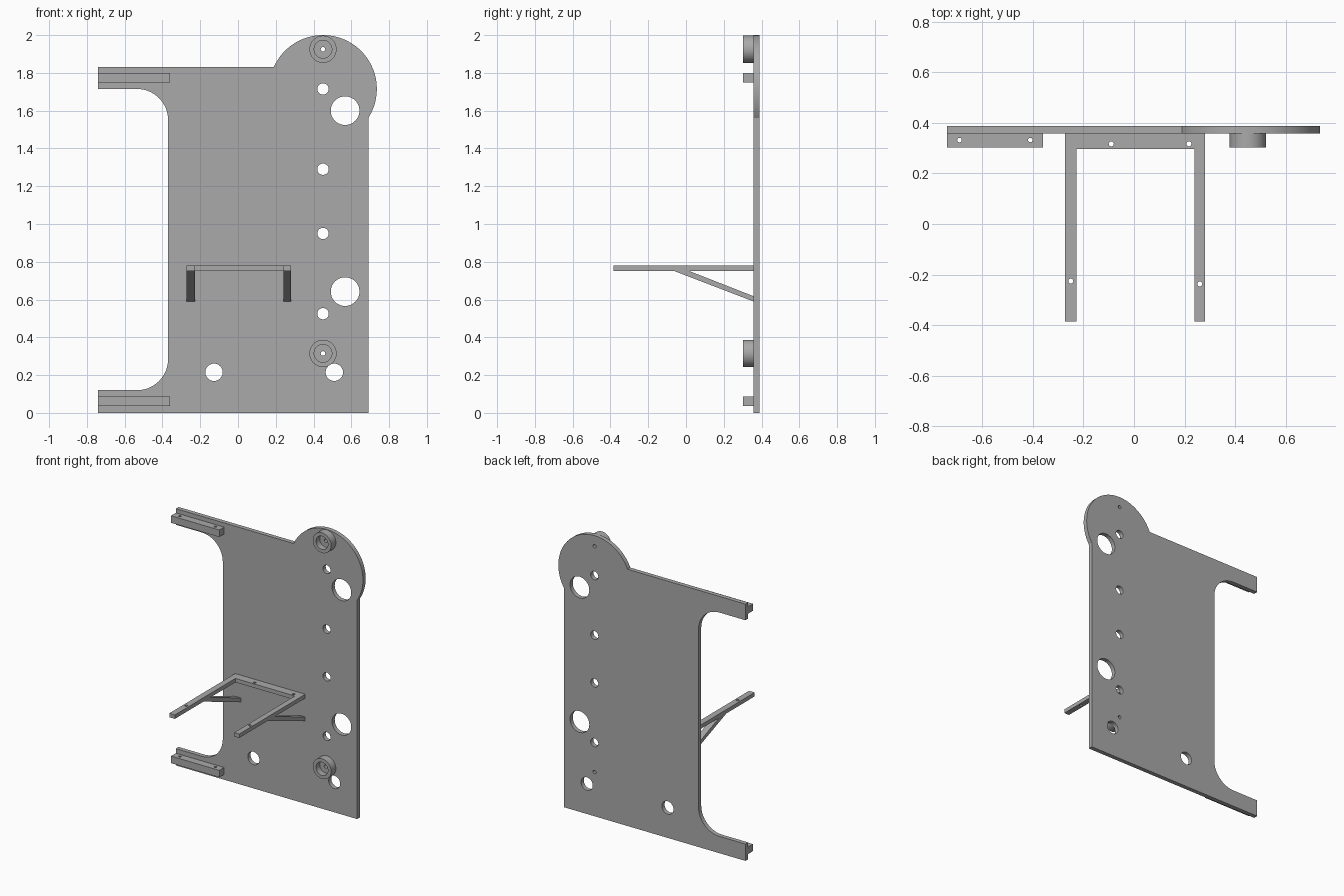
import bpy, bmesh
from math import sin, cos, pi, radians, sqrt, atan2
from mathutils import Matrix, Vector

cube = bpy.data.objects.get("Cube")
if cube:
    bpy.data.objects.remove(cube, do_unlink=True)

grey = bpy.data.materials.new("plain grey")
grey.use_nodes = True
colour = (0.4, 0.4, 0.4, 1)
grey.diffuse_color = colour
grey.node_tree.nodes["Principled BSDF"].inputs["Base Color"].default_value = colour

# Orientation of a flat profile: (x, z), (x, y) or (y, z)
ROTATION = {"front": (pi / 2, 0, 0), "top": (0, 0, 0), "side": (pi / 2, 0, pi / 2)}
NORMAL = {"front": Vector((0, 1, 0)), "top": Vector((0, 0, 1)), "side": Vector((1, 0, 0))}


def arc(cx, cy, r, start, end, steps=16):
    return [(cx + r * cos(start + (end - start) * i / steps),
             cy + r * sin(start + (end - start) * i / steps)) for i in range(steps + 1)]


def circle(cx, cy, r, steps=40):
    return arc(cx, cy, r, 0, 2 * pi, steps)[:-1]


def rect(x0, x1, y0, y1):
    return [(x0, y0), (x1, y0), (x1, y1), (x0, y1)]


def finish(obj):
    obj.data.materials.clear()
    obj.data.materials.append(grey)
    bpy.ops.object.select_all(action="DESELECT")
    obj.select_set(True)
    bpy.context.view_layer.objects.active = obj
    bpy.ops.object.shade_smooth_by_angle(angle=radians(30))


def slab(name, plane, low, high, outline, holes=()):
    """Extrude an outline with holes between two depths."""
    curve = bpy.data.curves.new(name, "CURVE")
    curve.dimensions = "2D"
    curve.fill_mode = "BOTH"
    curve.extrude = (high - low) / 2
    for loop in [outline, *holes]:
        spline = curve.splines.new("POLY")
        spline.points.add(len(loop) - 1)
        for point, (u, v) in zip(spline.points, loop):
            point.co = (u, v, 0, 1)
        spline.use_cyclic_u = True
    obj = bpy.data.objects.new(name, curve)
    bpy.context.collection.objects.link(obj)
    obj.rotation_euler = ROTATION[plane]
    obj.location = NORMAL[plane] * (low + high) / 2
    bpy.ops.object.select_all(action="DESELECT")
    obj.select_set(True)
    bpy.context.view_layer.objects.active = obj
    bpy.ops.object.convert(target="MESH")
    obj = bpy.context.object
    bm = bmesh.new()
    bm.from_mesh(obj.data)
    bmesh.ops.remove_doubles(bm, verts=bm.verts, dist=0.0002)
    bmesh.ops.recalc_face_normals(bm, faces=bm.faces)
    bm.to_mesh(obj.data)
    bm.free()
    finish(obj)
    return obj


def lathe(name, x, z, profile):
    """Turn a closed (radius, y) profile about a front-to-back axis."""
    bm = bmesh.new()
    verts = [bm.verts.new((r, y, 0)) for r, y in profile]
    edges = [bm.edges.new((verts[i - 1], verts[i])) for i in range(len(verts))]
    bmesh.ops.spin(bm, geom=verts + edges, cent=(0, 0, 0), axis=(0, 1, 0),
                   angle=2 * pi, steps=48, use_duplicate=False)
    bmesh.ops.remove_doubles(bm, verts=bm.verts, dist=0.0002)
    bmesh.ops.recalc_face_normals(bm, faces=bm.faces)
    bmesh.ops.translate(bm, verts=bm.verts, vec=(x, 0, z))
    mesh = bpy.data.meshes.new(name)
    bm.to_mesh(mesh)
    bm.free()
    obj = bpy.data.objects.new(name, mesh)
    bpy.context.collection.objects.link(obj)
    finish(obj)


FACE, BACK, RAISED = 0.357, 0.388, 0.303   # plate front, plate back, boss front
LINE = 0.45                                # x of the main hole column

# Back plate with rounded ear and filleted arms
ear_z, ear_r = 1.715, 0.285
right, top, waist, fillet = 0.69, 1.83, -0.37, 0.165
ear_start = -atan2(sqrt(ear_r ** 2 - (right - LINE) ** 2), right - LINE)
ear_end = pi - atan2(top - ear_z, sqrt(ear_r ** 2 - (top - ear_z) ** 2))
outline = [(-0.74, 0), (right, 0)]
outline += arc(LINE, ear_z, ear_r, ear_start, ear_end, 56)
outline += [(-0.74, top), (-0.74, 1.715)]
outline += arc(waist - fillet, 1.715 - fillet, fillet, pi / 2, 0)
outline += arc(waist - fillet, 0.12 + fillet, fillet, 0, -pi / 2)
outline += [(-0.74, 0.12)]

boss_heights = (1.925, 0.315)
holes = [circle(LINE, z, 0.03) for z in (1.715, 1.29, 0.95, 0.525)]
holes += [circle(0.567, z, 0.076) for z in (1.6, 0.642)]
holes += [circle(x, 0.215, 0.046) for x in (-0.127, 0.51)]
holes += [circle(LINE, z, 0.012) for z in boss_heights]
slab("back_plate", "front", FACE, BACK, outline, holes)

# Counterbored bosses
for label, z in zip(("upper", "lower"), boss_heights):
    lathe(label + "_boss", LINE, z, [
        (0.012, FACE), (0.072, FACE), (0.072, RAISED),
        (0.047, RAISED), (0.047, 0.345), (0.012, 0.345)])

# Drilled rails on the arms
for label, z in (("upper", 1.75), ("lower", 0.037)):
    slab(label + "_rail", "top", z, z + 0.05, rect(-0.74, -0.36, RAISED, FACE),
         [circle(x, 0.332, 0.009, 20) for x in (-0.69, -0.41)])

# U-shaped shelf bracket
arms = {"right": (-0.272, -0.228), "left": (0.24, 0.28)}
(a, b), (c, d) = arms["right"], arms["left"]
tip, inner = -0.385, 0.297
slab("shelf_bracket", "top", 0.752, 0.78,
     [(a, tip), (b, tip), (b, inner), (c, inner), (c, tip), (d, tip), (d, FACE), (a, FACE)],
     [circle(x, y, 0.01, 20) for x, y in
      ((-0.25, -0.226), (0.26, -0.237), (-0.09, 0.317), (0.217, 0.317))])

# Sloping struts under the bracket
for label, (x0, x1) in arms.items():
    slab(label + "_strut", "side", x0, x1,
         [(-0.065, 0.752), (FACE, 0.59), (FACE, 0.618), (0.015, 0.752)])
